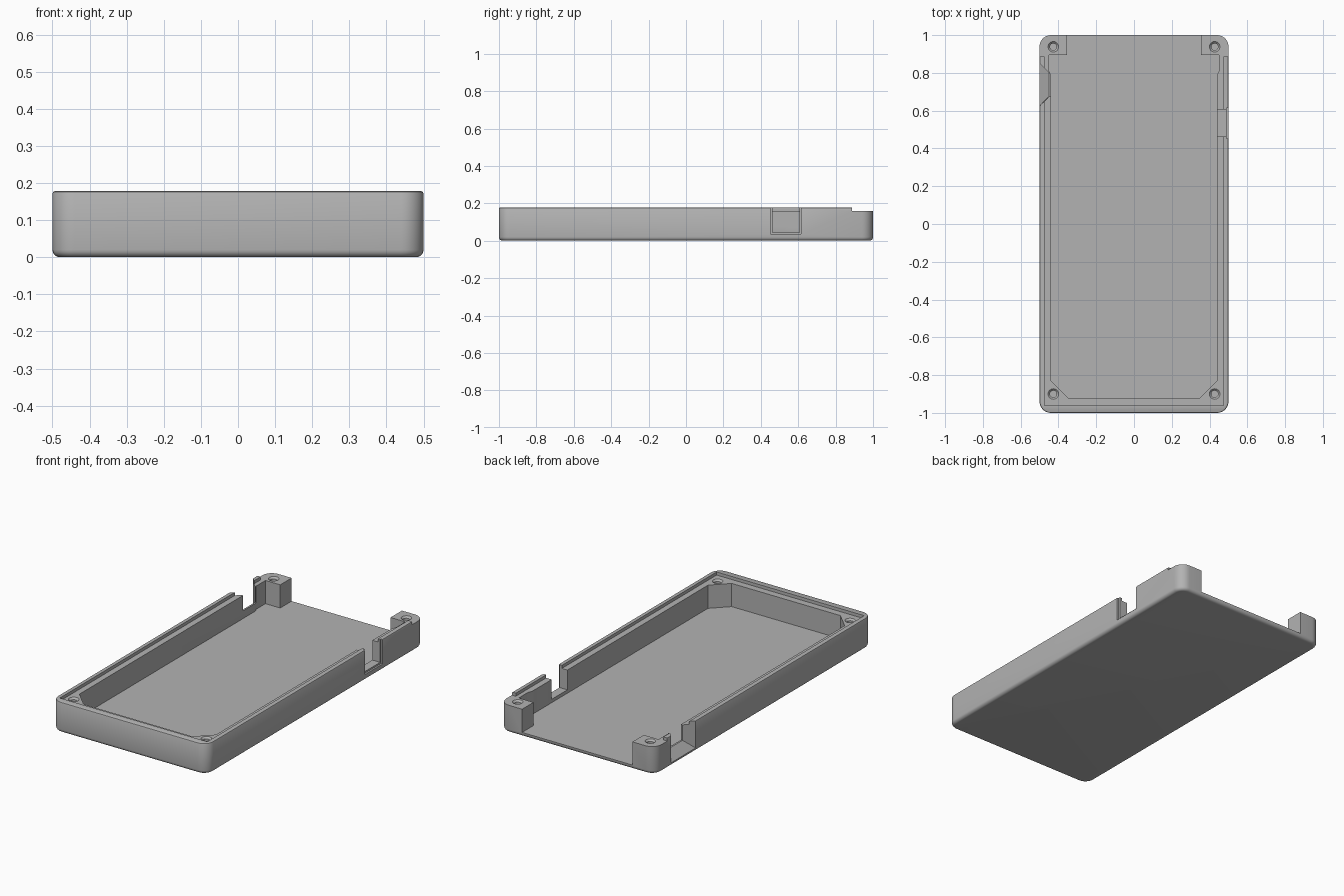
import bpy, bmesh, math

if "Cube" in bpy.data.objects:
    bpy.data.objects.remove(bpy.data.objects["Cube"])

grey = bpy.data.materials.new("plain grey")
grey.diffuse_color = (0.45, 0.45, 0.45, 1)
grey.use_nodes = True
grey.node_tree.nodes["Principled BSDF"].inputs["Base Color"].default_value = grey.diffuse_color


def loft(name, rings):
    """Solid through closed rings of equal point count, capped at both ends."""
    bm = bmesh.new()
    loops = [[bm.verts.new(p) for p in ring] for ring in rings]
    n = len(loops[0])
    for a, b in zip(loops, loops[1:]):
        for i in range(n):
            j = (i + 1) % n
            bm.faces.new((a[i], a[j], b[j], b[i]))
    bm.faces.new(loops[0][::-1])
    bm.faces.new(loops[-1])
    bmesh.ops.recalc_face_normals(bm, faces=bm.faces)
    me = bpy.data.meshes.new(name)
    bm.to_mesh(me)
    bm.free()
    ob = bpy.data.objects.new(name, me)
    bpy.context.collection.objects.link(ob)
    me.materials.append(grey)
    return ob


def prism(name, outline, z0, z1):
    return loft(name, [[(x, y, z) for x, y in outline] for z in (z0, z1)])


def box(name, x0, x1, y0, y1, z0, z1):
    return prism(name, [(x0, y0), (x1, y0), (x1, y1), (x0, y1)], z0, z1)


def rounded_ring(inset, z, r=0.06, steps=8):
    pts = []
    for k, (sx, sy) in enumerate([(1, 1), (-1, 1), (-1, -1), (1, -1)]):
        for i in range(steps + 1):
            a = math.pi / 2 * (k + i / steps)
            pts.append((sx * (0.5 - r) + (r - inset) * math.cos(a),
                        sy * (1 - r) + (r - inset) * math.sin(a), z))
    return pts


def circle(cx, cy, r, z, n=24):
    return [(cx + r * math.cos(2 * math.pi * i / n),
             cy + r * math.sin(2 * math.pi * i / n), z) for i in range(n)]


# Outer shell: rounded plan, filleted bottom edge, softened top rim
TOP, SHELF, FLOOR = 0.178, 0.16, 0.025
f = 0.02
rings = [rounded_ring(f * (1 - math.sin(a)), f * (1 - math.cos(a)))
         for a in [math.pi / 2 * i / 5 for i in range(6)]]
rings += [rounded_ring(0, TOP - 0.006), rounded_ring(0.002, TOP - 0.002),
          rounded_ring(0.006, TOP)]
tray = loft("case_tray", rings)

cutters = []

# Shelf inside the raised rim, and the lowered back end
cutters.append(prism("shelf_cutter", [
    (-0.475, -0.96), (0.475, -0.96), (0.475, 0.887), (0.6, 0.887),
    (0.6, 1.1), (-0.6, 1.1), (-0.6, 0.887), (-0.475, 0.887)], SHELF, 0.3))

# Main cavity, open at the back between the two posts
half = [(0.35, -0.92), (0.44, -0.83), (0.44, 0.79), (0.45, 0.81),
        (0.45, 0.895), (0.355, 0.895), (0.355, 1.1)]
cutters.append(prism("cavity_cutter",
                     half + [(-x, y) for x, y in reversed(half)], FLOOR, 0.31))

# Right port: through slot with a shallow outer recess
cutters.append(box("right_slot_cutter", 0.4, 0.6, 0.463, 0.607, 0.045, 0.32))
cutters.append(box("right_recess_cutter", 0.49, 0.61, 0.452, 0.615, 0.035, 0.33))

# Left port: slot flaring outward on its sides and bottom
cutters.append(loft("left_port_cutter", [
    [(x, 0.738 - w, z), (x, 0.738 + w, z), (x, 0.738 + w, 0.34), (x, 0.738 - w, 0.34)]
    for x, w, z in [(-0.4, 0.063, 0.07), (-0.45, 0.063, 0.07), (-0.52, 0.133, 0.0)]]))

# Four countersunk screw holes
for x in (-0.427, 0.427):
    for y in (-0.9, 0.938):
        cutters.append(loft("screw_hole_cutter", [
            circle(x, y, 0.018, 0.05), circle(x, y, 0.018, SHELF - 0.01),
            circle(x, y, 0.028, SHELF), circle(x, y, 0.028, 0.35)]))

for c in cutters:
    m = tray.modifiers.new(c.name, 'BOOLEAN')
    m.operation, m.solver, m.object = 'DIFFERENCE', 'EXACT', c
    c.hide_render = True
    c.hide_set(True)

# Apply the cuts, remove the cutters and smooth the rounded edges
bpy.context.view_layer.update()
final = bpy.data.meshes.new_from_object(
    tray.evaluated_get(bpy.context.evaluated_depsgraph_get()))
tray.modifiers.clear()
tray.data = final
for c in cutters:
    bpy.data.objects.remove(c)
bpy.context.view_layer.objects.active = tray
tray.select_set(True)
bpy.ops.object.shade_smooth_by_angle(angle=math.radians(30))
